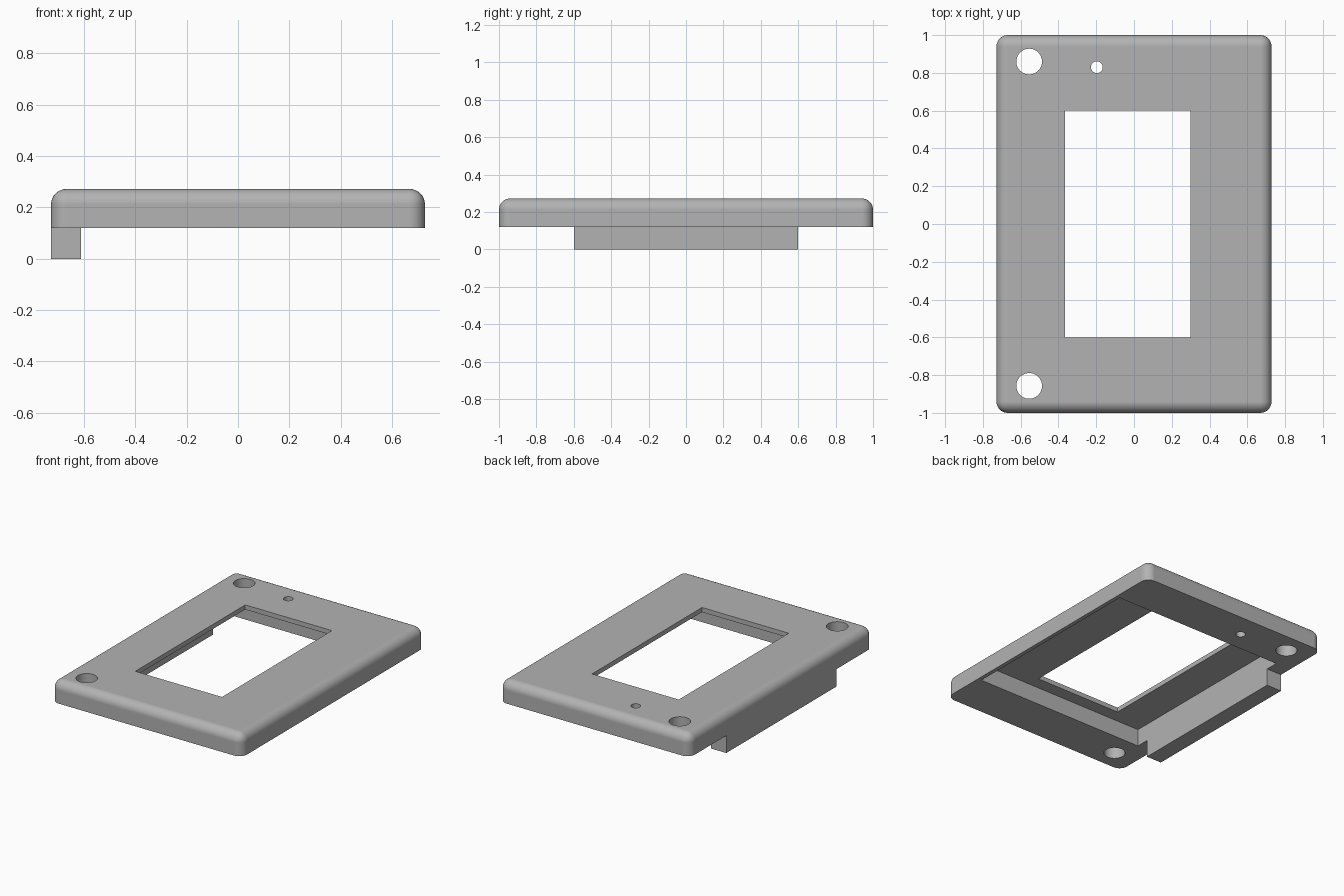
import bpy, bmesh, math
from mathutils import Vector

if "Cube" in bpy.data.objects:
    bpy.data.objects.remove(bpy.data.objects["Cube"], do_unlink=True)

HALF_X, HALF_Y = 0.728, 1.0
RIM_Z, TOP_Z, CEILING_Z = 0.12, 0.272, 0.24
LIP_X = -0.612
ROUND = 0.06

grey = bpy.data.materials.new("plain grey")
grey.use_nodes = True
colour = (0.45, 0.45, 0.45, 1)
grey.diffuse_color = colour
grey.node_tree.nodes["Principled BSDF"].inputs["Base Color"].default_value = colour


def finish(name, bm):
    mesh = bpy.data.meshes.new(name)
    bm.to_mesh(mesh)
    bm.free()
    mesh.materials.append(grey)
    obj = bpy.data.objects.new(name, mesh)
    bpy.context.collection.objects.link(obj)
    return obj


def box(name, low, high, rounded=0):
    """Box between two corners; its upright and top edges can be rounded."""
    low, high = Vector(low), Vector(high)
    bm = bmesh.new()
    bmesh.ops.create_cube(bm, size=1)
    for v in bm.verts:
        v.co = (low + high) / 2 + v.co * (high - low)
    if rounded:
        edges = [e for e in bm.edges if max(v.co.z for v in e.verts) > high.z - 0.001]
        bmesh.ops.bevel(bm, geom=edges, offset=rounded, segments=8,
                        profile=0.5, affect='EDGES', clamp_overlap=True)
    return finish(name, bm)


def drill(name, x, y, radius):
    bm = bmesh.new()
    bmesh.ops.create_cone(bm, cap_ends=True, segments=48, radius1=radius,
                          radius2=radius, depth=1)
    bmesh.ops.translate(bm, verts=bm.verts, vec=(x, y, 0.2))
    return finish(name, bm)


def combine(target, tool, operation):
    mod = target.modifiers.new(tool.name, 'BOOLEAN')
    mod.operation, mod.object, mod.solver = operation, tool, 'EXACT'
    bpy.context.view_layer.objects.active = target
    bpy.ops.object.modifier_apply(modifier=mod.name)
    bpy.data.objects.remove(tool, do_unlink=True)


# Rounded cover plate with the hanging side lip
cover = box("cover_plate", (-HALF_X, -HALF_Y, RIM_Z), (HALF_X, HALF_Y, TOP_Z), ROUND)
lip = box("side_lip", (-HALF_X, -0.6, 0), (LIP_X, 0.6, RIM_Z + 0.04))
combine(cover, lip, 'UNION')

# Underside recess, display window and drilled holes
cutters = [
    box("recess", (LIP_X, -0.69, -0.1), (0.70, 0.69, CEILING_Z)),
    box("window", (-0.365, -0.6, 0.05), (0.298, 0.6, 0.5)),
    drill("rear_hole", -0.555, 0.86, 0.068),
    drill("front_hole", -0.555, -0.857, 0.068),
    drill("small_hole", -0.197, 0.83, 0.031),
]
for cutter in cutters:
    combine(cover, cutter, 'DIFFERENCE')

# Smooth rounded edges, crisp flat faces
bpy.ops.object.select_all(action='DESELECT')
cover.select_set(True)
bpy.context.view_layer.objects.active = cover
# Upright edges take their bevel from the edge rounding above
bpy.ops.object.shade_smooth_by_angle(angle=math.radians(30))
normals = cover.modifiers.new("flat_faces", 'WEIGHTED_NORMAL')
normals.keep_sharp = True
